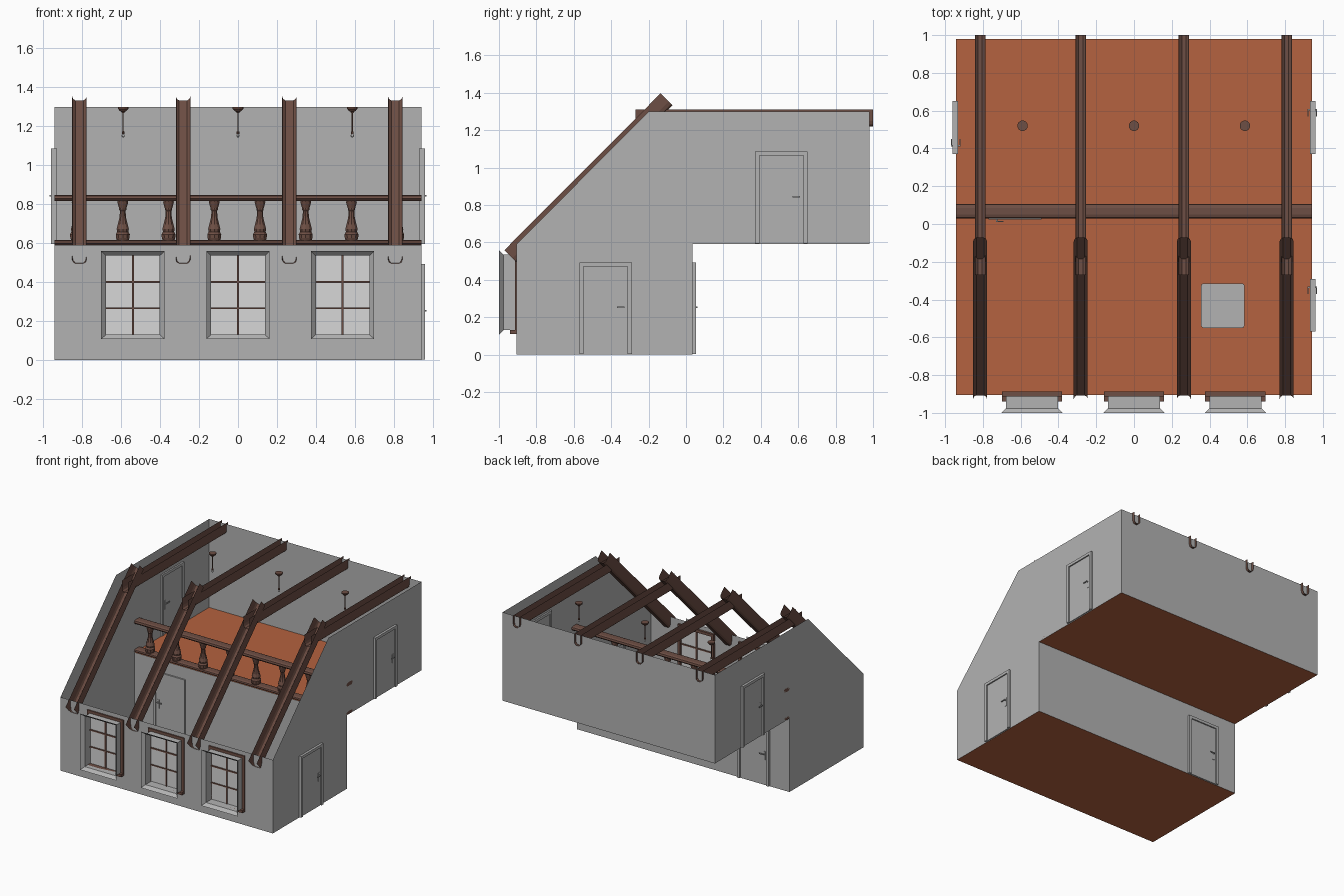
import bpy, bmesh, math
from mathutils import Matrix, Vector

if "Cube" in bpy.data.objects:
    bpy.data.objects.remove(bpy.data.objects["Cube"])


def material(name, rgb):
    m = bpy.data.materials.new(name)
    m.diffuse_color = (*rgb, 1)
    m.use_nodes = True
    m.node_tree.nodes["Principled BSDF"].inputs["Base Color"].default_value = m.diffuse_color
    return m


GREY = material("plaster grey", (0.45, 0.45, 0.45))
FLOOR = material("terracotta floor", (0.46, 0.122, 0.05))
WOOD = material("dark wood", (0.155, 0.077, 0.058))
GLASS = material("pale glass", (0.68, 0.68, 0.68))
BULB = material("white bulb", (0.8, 0.8, 0.8))

W = 0.943                      # half width of the room
FRONT, MID, BACK = -0.905, 0.035, 0.98
STOREY, TOP = 0.59, 1.30


def mesh(name, verts, faces, mat):
    me = bpy.data.meshes.new(name)
    me.from_pydata([tuple(v) for v in verts], [], faces)
    me.materials.append(mat)
    ob = bpy.data.objects.new(name, me)
    bpy.context.collection.objects.link(ob)
    return ob


def box(name, x, y, z, mat, matrix=Matrix(), bevel=0):
    """Box from three (min, max) ranges."""
    bm = bmesh.new()
    bmesh.ops.create_cube(bm, size=1)
    for v in bm.verts:
        v.co = [(r[0] + r[1]) / 2 + c * (r[1] - r[0]) for r, c in zip((x, y, z), v.co)]
    if bevel:
        up = [e for e in bm.edges if abs(e.verts[0].co.z - e.verts[1].co.z) > 1e-4]
        bmesh.ops.bevel(bm, geom=up, offset=bevel, segments=2, affect='EDGES', profile=0.5)
    bm.transform(matrix)
    ob = mesh(name, [], [], mat)
    bm.to_mesh(ob.data)
    bm.free()
    return ob


def bridge(name, rings, mat, closed=True, caps=False):
    """Skin between successive rings of points."""
    n = len(rings[0])
    faces = []
    for r in range(len(rings) - 1):
        for i in range(n if closed else n - 1):
            j = (i + 1) % n
            faces.append((r * n + i, r * n + j, r * n + n + j, r * n + n + i))
    if caps:
        faces += [tuple(range(n))[::-1], tuple(range((len(rings) - 1) * n, len(rings) * n))]
    return mesh(name, [p for r in rings for p in r], faces, mat)


def lathe(name, profile, x, y, mat, sides=8):
    """Turned part from (radius, z) points."""
    rings = [[(x + r * math.cos(2 * math.pi * (i + .5) / sides),
               y + r * math.sin(2 * math.pi * (i + .5) / sides), z) for i in range(sides)]
             for r, z in profile]
    return bridge(name, rings, mat, caps=True)


# Side walls: single sheets with the sloping front edge
side = [(FRONT, 0), (MID, 0), (MID, STOREY), (BACK, STOREY),
        (BACK, TOP), (-0.2, TOP), (FRONT, STOREY)]
mesh("right_wall", [(W, y, z) for y, z in side], [tuple(range(7))], GREY)
mesh("left_wall", [(-W, y, z) for y, z in side], [tuple(range(7))[::-1]], GREY)


# Back walls and floors
def sheet(name, a, b, mat):
    """Full-width sheet between two (y, z) points."""
    return mesh(name, [(-W, *a), (W, *a), (W, *b), (-W, *b)], [(0, 1, 2, 3)], mat)


sheet("lower_back_wall", (MID, STOREY), (MID, 0), GREY)
sheet("upper_back_wall", (BACK, TOP), (BACK, STOREY), GREY)
sheet("lower_floor", (FRONT, 0), (MID, 0), FLOOR)
sheet("upper_floor", (MID, STOREY), (BACK, STOREY), FLOOR)

# Front wall with three window openings
WIN_X, HW, Z0, Z1 = (-0.54, 0.0, 0.537), 0.1375, 0.13, 0.535
xs = [-W] + [x + s * HW for x in WIN_X for s in (-1, 1)] + [W]
zs = [0, Z0, Z1, STOREY]
n = len(xs)
mesh("front_wall", [(x, FRONT, z) for z in zs for x in xs],
     [(r * n + c, r * n + c + 1, r * n + n + c + 1, r * n + n + c)
      for r in range(3) for c in range(n - 1) if not (r == 1 and c % 2)], GREY)

# Windows: flared grey reveal, pane, glazing bars, wooden surround and sill
for x in WIN_X:
    rings = [[(x - w, y, a), (x + w, y, a), (x + w, y, b), (x - w, y, b)]
             for w, y, a, b in ((HW, FRONT, Z0, Z1), (HW, -0.976, Z0, Z1), (0.163, -1.0, 0.107, 0.558))]
    bridge("window_reveal", rings, GREY)
    mesh("window_pane", rings[0], [(0, 1, 2, 3)], GLASS)
    bar_y = (FRONT - 0.008, FRONT + 0.008)
    box("glazing_bar_upright", (x - .005, x + .005), bar_y, (Z0, Z1), WOOD)
    for z, t in ((0.40, 0.005), (0.265, 0.004)):
        box("glazing_bar_cross", (x - HW, x + HW), bar_y, (z - t, z + t), WOOD)
    trim_y = (-0.914, -0.888)
    for s in (-1, 1):
        a, b = sorted((x + s * HW, x + s * 0.16))
        box("window_trim_side", (a, b), trim_y, (Z0, 0.557), WOOD)
    box("window_trim_top", (x - HW, x + HW), trim_y, (Z1, 0.557), WOOD)
    box("window_sill", (x - .16, x + .16), (-0.94, -0.888), (0.11, Z0), WOOD)


# Doors: surround, leaf, and lever handles on both faces (local +x is outward)
def door(name, x, y, z, turn):
    m = Matrix.Translation((x, y, z)) @ Matrix.Rotation(turn, 4, 'Z')
    d, h = (-0.012, 0.018), 0.49
    for s in (-1, 1):
        box(name + "_jamb", tuple(sorted((s * 0.118, s * 0.14)))and d,
            tuple(sorted((s * 0.118, s * 0.14))), (0, h), GREY, m)
        f = 0.008 if s > 0 else -0.006
        box(name + "_handle_plate", tuple(sorted((f, f + s * .003))), (0.088, 0.104), (0.2, 0.27), GREY, m)
        box(name + "_handle_stem", tuple(sorted((f, f + s * .018))), (0.092, 0.1), (0.245, 0.253), GREY, m)
        box(name + "_handle_lever", tuple(sorted((f + s * .012, f + s * .018))), (0.06, 0.1),
            (0.245, 0.253), GREY, m)
    box(name + "_lintel", d, (-0.118, 0.118), (h - 0.022, h), GREY, m)
    box(name + "_leaf", (-0.006, 0.008), (-0.118, 0.118), (0, h - 0.022), GREY, m)


door("lower_side_door", W, -0.43, 0.003, 0)
door("upper_right_door", W, 0.51, STOREY + 0.005, 0)
door("upper_left_door", -W, 0.51, STOREY + 0.005, math.pi)
door("lower_back_door", -0.63, MID, 0.003, math.pi / 2)

# Trapdoor lying on the lower floor
box("trapdoor", (0.355, 0.585), (-0.55, -0.315), (0.001, 0.01), GREY, bevel=0.012)


# Roof beams: open U-shaped channels, one sloping and one level per bay
def channel(name, x, w, start, end):
    a, b = Vector((x, *start)), Vector((x, *end))
    along = (b - a).normalized()
    up = Vector((1, 0, 0)).cross(along)
    half = [(w, 0.09), (w, 0.028), (w - 0.005, 0.01), (w - 0.017, 0)]
    prof = half + [(-u, v) for u, v in reversed(half)]
    rings = [[p + Vector((u, 0, 0)) + up * v for u, v in prof] for p in (a, b)]
    return bridge(name, rings, WOOD, closed=False)


for x in (-0.815, -0.282, 0.264, 0.808):
    channel("sloping_beam", x, 0.037, (-0.907, 0.495), (-0.072, 1.333))
    channel("level_beam", x, 0.028, (-0.27, 1.22), (1.0, 1.22))


# Gallery railing: moulded rails and turned balusters
def rail(name, z0, z1):
    c, m = 0.068, z0 + (z1 - z0) * 0.4
    prof = [(c - .026, z0), (c + .026, z0), (c + .038, m), (c + .034, z1 - .005),
            (c + .018, z1), (c - .018, z1), (c - .034, z1 - .005), (c - .038, m)]
    bridge(name, [[(x, y, z) for y, z in prof] for x in (-W, W)], WOOD, caps=True)


rail("bottom_rail", STOREY + 0.001, 0.615)
rail("hand_rail", 0.817, 0.848)
BALUSTER = [(0.03, 0.61), (0.036, 0.625), (0.038, 0.645), (0.03, 0.658), (0.033, 0.672),
            (0.027, 0.695), (0.018, 0.73), (0.015, 0.765), (0.02, 0.772), (0.02, 0.78),
            (0.025, 0.795), (0.029, 0.81), (0.026, 0.822)]
for i in range(8):
    lathe("baluster", BALUSTER, -0.827 + 0.235 * i, 0.068, WOOD, 10)

# Hanging lamps
for x in (-0.59, 0.0, 0.587):
    lathe("lamp_rose", [(0.028, 1.298), (0.028, 1.29), (0.018, 1.279), (0.009, 1.274), (0.007, 1.268)],
          x, 0.52, WOOD, 12)
    lathe("lamp_rod", [(0.003, 1.27), (0.003, 1.175), (0.007, 1.172), (0.007, 1.16)], x, 0.52, WOOD, 8)
    lathe("lamp_bulb", [(0.005, 1.161), (0.0085, 1.154), (0.0085, 1.149), (0.004, 1.143)], x, 0.52, BULB, 8)

# Consistent outward normals on the closed parts
for ob in bpy.data.objects:
    if ob.name.startswith(("baluster", "lamp", "hand_rail", "bottom_rail")):
        bm = bmesh.new()
        bm.from_mesh(ob.data)
        bmesh.ops.recalc_face_normals(bm, faces=bm.faces)
        bm.to_mesh(ob.data)
        bm.free()
